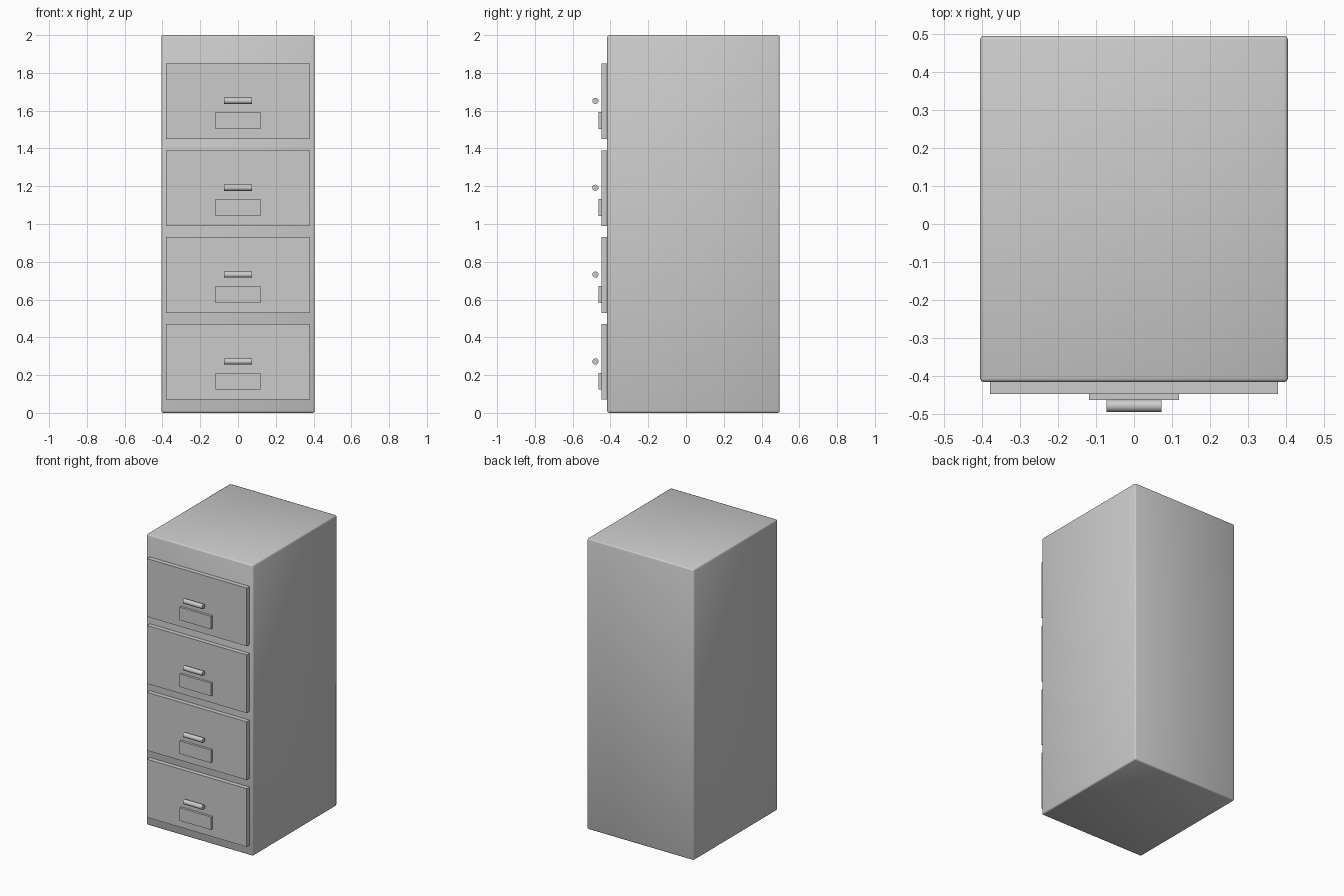
import bpy
from math import pi

if "Cube" in bpy.data.objects:
    bpy.data.objects.remove(bpy.data.objects["Cube"])


def box(name, x, y, z):
    """Axis-aligned box from (min, max) ranges."""
    bpy.ops.mesh.primitive_cube_add(size=1, location=[sum(r) / 2 for r in (x, y, z)])
    ob = bpy.context.object
    ob.name = name
    ob.scale = [r[1] - r[0] for r in (x, y, z)]
    bpy.ops.object.transform_apply(location=False, rotation=False, scale=True)
    return ob


# cabinet body with a small softened edge
body = box("cabinet_body", (-0.406, 0.406), (-0.417, 0.496), (0, 2))
bevel = body.modifiers.new("edge_bevel", 'BEVEL')
bevel.width = 0.01
bevel.segments = 2
bpy.ops.object.shade_smooth()

# four drawers, each with a label plate and a bar handle
for i in range(4):
    zc = 0.27 + 0.46 * i
    n = i + 1
    box(f"drawer_front_{n}", (-0.38, 0.38), (-0.448, -0.412), (zc - 0.2, zc + 0.2))
    box(f"label_plate_{n}", (-0.119, 0.119), (-0.464, -0.444), (zc - 0.147, zc - 0.058))

    bpy.ops.mesh.primitive_cylinder_add(vertices=12, radius=0.0165, depth=0.146,
                                        location=(0, -0.4795, zc + 0.002),
                                        rotation=(0, pi / 2, 0))
    bpy.context.object.name = f"drawer_handle_{n}"
    bpy.ops.object.shade_smooth_by_angle()
